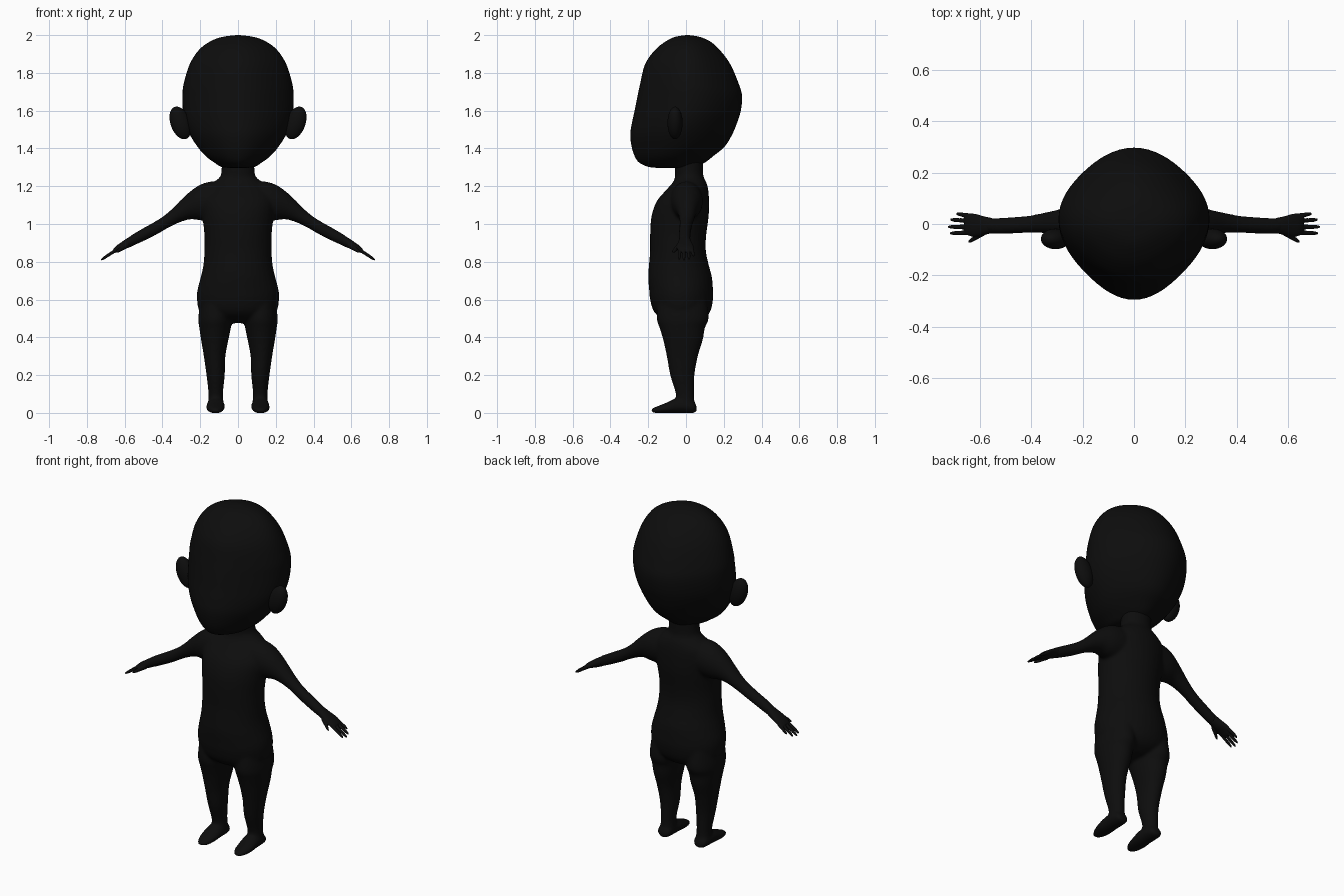
import bpy, bmesh, math
from mathutils import Matrix, Vector

black = bpy.data.materials.new("near_black")
black.diffuse_color = (0.004, 0.004, 0.004, 1)


def spline(rows, steps):
    """Smooth Catmull-Rom interpolation through rows of numbers."""
    out = []
    for i in range(len(rows) - 1):
        p0, p1 = rows[max(i - 1, 0)], rows[i]
        p2, p3 = rows[i + 1], rows[min(i + 2, len(rows) - 1)]
        for k in range(steps):
            t = k / steps
            out.append([0.5 * (2 * b + (c - a) * t + (2 * a - 5 * b + 4 * c - d) * t * t
                               + (3 * b - a - 3 * c + d) * t ** 3)
                        for a, b, c, d in zip(p0, p1, p2, p3)])
    out.append(list(rows[-1]))
    return out


def loft(bm, axis, rows, sides=(1,), segs=32, steps=4, pinch=0.0):
    """Closed skin over oval rings; row = (position on axis, lo, hi, lo, hi of the other axes)."""
    for s in sides:
        rings = []
        for t, lo1, hi1, lo2, hi2 in spline(rows, steps):
            ring = []
            for k in range(segs):
                a = 2 * math.pi * k / segs
                f = 1 - pinch * math.sin(2 * a) ** 2
                p = [(lo1 + hi1) / 2 + (hi1 - lo1) / 2 * f * math.cos(a),
                     (lo2 + hi2) / 2 + (hi2 - lo2) / 2 * f * math.sin(a)]
                p.insert("xyz".index(axis), t)
                ring.append(bm.verts.new((p[0] * s, p[1], p[2])))
            rings.append(ring)
        for r0, r1 in zip(rings, rings[1:]):
            for k in range(segs):
                j = (k + 1) % segs
                bm.faces.new((r0[k], r0[j], r1[j], r1[k]))
        bm.faces.new(rings[0])
        bm.faces.new(rings[-1])


def finish(bm, name, voxel=0, smooth=0):
    """Make the object; optionally fuse its pieces into one soft skin."""
    bmesh.ops.recalc_face_normals(bm, faces=bm.faces)
    me = bpy.data.meshes.new(name)
    bm.to_mesh(me)
    bm.free()
    me.materials.append(black)
    me.polygons.foreach_set("use_smooth", [True] * len(me.polygons))
    ob = bpy.data.objects.new(name, me)
    bpy.context.collection.objects.link(ob)
    if voxel:
        m = ob.modifiers.new("fuse", 'REMESH')
        m.mode = 'VOXEL'
        m.voxel_size = voxel
        m.use_smooth_shade = True
        m = ob.modifiers.new("soften", 'SMOOTH')
        m.factor = 0.5
        m.iterations = smooth
    return ob


BOTH = (1, -1)

# Head
bm = bmesh.new()
head = [(1.297, .05, -.15, .0), (1.303, .09, -.20, .05), (1.325, .125, -.248, .10),
        (1.36, .172, -.272, .145), (1.41, .215, -.288, .205), (1.475, .256, -.295, .245),
        (1.54, .282, -.285, .272), (1.60, .292, -.272, .29), (1.675, .294, -.257, .297),
        (1.74, .288, -.243, .28), (1.845, .256, -.217, .235), (1.92, .208, -.165, .18),
        (1.965, .15, -.11, .13), (1.99, .085, -.06, .075), (2.0, .01, .0, .015)]
loft(bm, "z", [(z, -w, w, f, b) for z, w, f, b in head], segs=64, pinch=0.06)
finish(bm, "head")

# Ears, leaning outward at the top
bm = bmesh.new()
for s in BOTH:
    mat = (Matrix.Translation(Vector((.305 * s, -.058, 1.535)))
           @ Matrix.Rotation(math.radians(20 * s), 4, 'Y')
           @ Matrix.Diagonal((.052, .04, .09, 1)))
    bmesh.ops.create_uvsphere(bm, u_segments=32, v_segments=20, radius=1, matrix=mat)
finish(bm, "ears")

# Body: torso with neck, arms, legs and feet fused together
bm = bmesh.new()
torso = [(.475, .06, -.06, .05), (.50, .15, -.13, .10), (.54, .205, -.172, .13),
         (.60, .217, -.19, .143), (.65, .215, -.195, .143), (.72, .197, -.20, .137),
         (.785, .183, -.196, .12), (.86, .178, -.19, .105), (.94, .178, -.19, .107),
         (1.04, .188, -.183, .12), (1.12, .195, -.155, .122), (1.18, .175, -.105, .118),
         (1.22, .13, -.07, .108), (1.25, .095, -.058, .093), (1.29, .087, -.06, .09),
         (1.36, .087, -.06, .09)]
loft(bm, "z", [(z, -w, w, f, b) for z, w, f, b in torso])
arm = [(.05, -.08, .09, 1.04, 1.22), (.14, -.085, .09, 1.02, 1.225),
       (.20, -.075, .085, 1.02, 1.208), (.25, -.06, .07, 1.025, 1.175),
       (.30, -.045, .055, 1.012, 1.13), (.36, -.035, .042, .985, 1.07),
       (.42, -.035, .031, .95, 1.025), (.52, -.038, .024, .90, .968),
       (.57, -.036, .022, .88, .937), (.60, -.03, .02, .875, .91)]
loft(bm, "x", arm, BOTH)
leg = [(.60, .03, .20, -.15, .11), (.50, .03, .21, -.155, .12), (.45, .038, .205, -.14, .10),
       (.39, .05, .196, -.122, .09), (.30, .067, .181, -.102, .063), (.20, .07, .167, -.084, .045),
       (.11, .079, .157, -.056, .043), (.06, .077, .158, -.05, .045), (.02, .075, .16, -.045, .05)]
loft(bm, "z", leg, BOTH)
foot = [(.056, .10, .136, .008, .035), (.042, .08, .157, .0, .06), (0, .074, .163, -.002, .075),
        (-.05, .071, .166, -.002, .078), (-.10, .071, .168, -.002, .056),
        (-.15, .08, .158, -.001, .036), (-.178, .098, .14, .002, .024), (-.184, .11, .128, .006, .016)]
loft(bm, "y", foot, BOTH)
finish(bm, "body", voxel=.009, smooth=5)

# Hands: palm, four fingers and a thumb
bm = bmesh.new()
palm = [(.55, -.035, .023, .887, .946), (.585, -.043, .03, .872, .926), (.62, -.05, .04, .861, .902),
        (.645, -.045, .04, .849, .884), (.66, -.038, .034, .845, .868)]
loft(bm, "x", palm, BOTH)


def digit(start, end, r0, r1):
    rows = []
    for i in range(6):
        t = i / 5
        x, y, z = Vector(start).lerp(Vector(end), t)
        r = (r0 + (r1 - r0) * t) * (0.6 if i == 5 else 1)
        rows.append((x, y - r, y + r, z - r * 1.2, z + r * 1.2))
    loft(bm, "x", rows, BOTH, segs=12, steps=2)


for y0, y1, tip in ((.031, .04, .692), (.011, .017, .716), (-.011, -.011, .725), (-.033, -.036, .717)):
    digit((.63, y0, .872), (tip, y1, .872 - .65 * (tip - .63)), .0095, .0075)
digit((.58, -.03, .892), (.645, -.07, .852), .014, .008)
finish(bm, "hands", voxel=.003, smooth=3)
